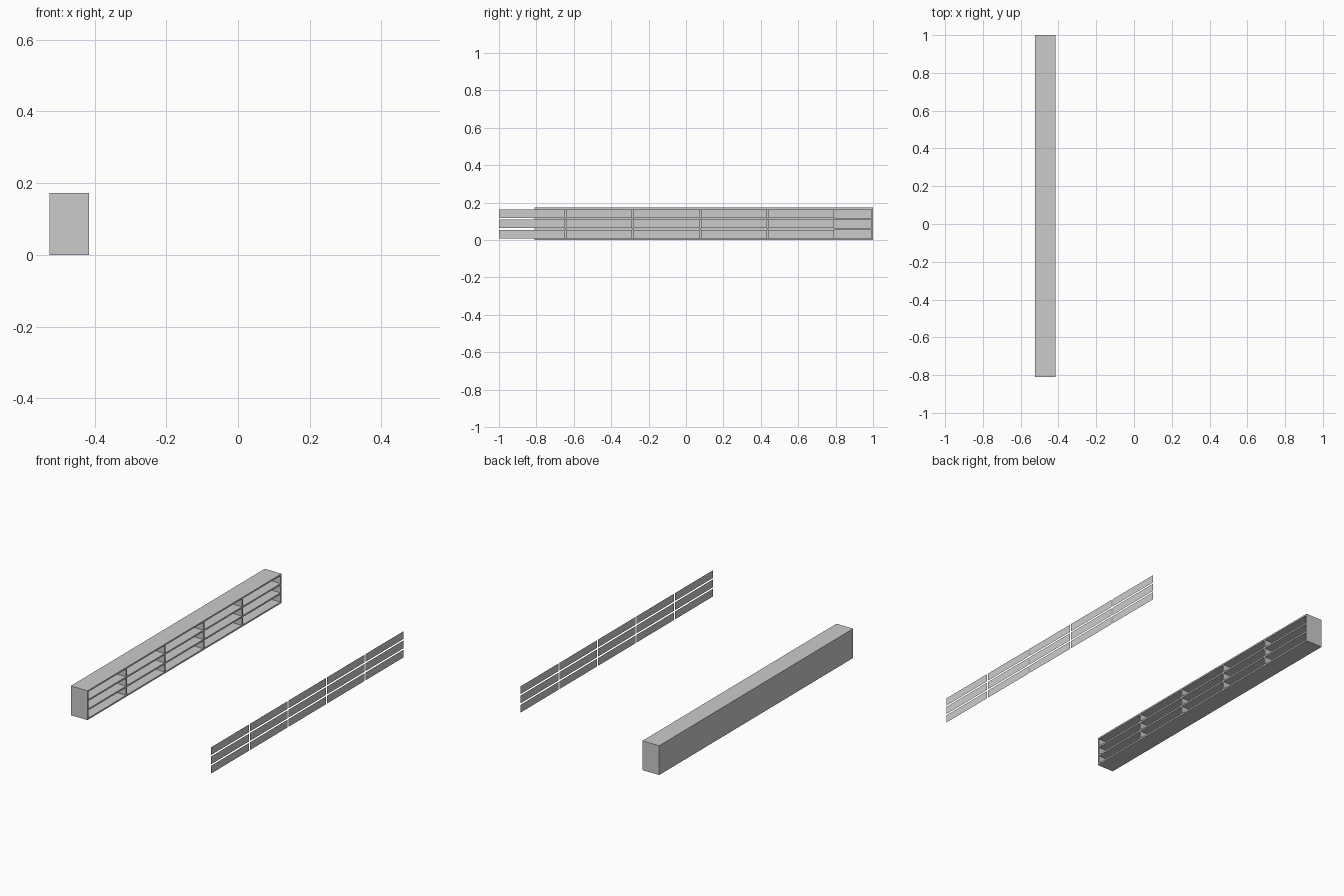
import bpy, bmesh

if "Cube" in bpy.data.objects:
    bpy.data.objects.remove(bpy.data.objects["Cube"])

COLS, ROWS, T = 5, 3, 0.009          # compartments and board thickness
X_BACK, X_FRONT = -0.525, -0.416
Y0, Y1, H = -0.81, 1.0, 0.173
CW = (Y1 - Y0 - (COLS + 1) * T) / COLS   # compartment width
CH = (H - (ROWS + 1) * T) / ROWS         # compartment height


def make_object(name, bm):
    mesh = bpy.data.meshes.new(name)
    bm.to_mesh(mesh)
    bm.free()
    obj = bpy.data.objects.new(name, mesh)
    bpy.context.collection.objects.link(obj)
    return obj


def cell_edges(start, size, count):
    """Alternating board / opening boundaries along one axis."""
    edges = [start]
    for i in range(count):
        a = start + T + i * (size + T)
        edges += [a, a + size]
    return edges + [start + count * (size + T) + T]


# Shelf carcass: solid block whose openings are pushed in from the front
bm = bmesh.new()
ys, zs = cell_edges(Y0, CW, COLS), cell_edges(0, CH, ROWS)
grid = [[bm.verts.new((X_FRONT, y, z)) for z in zs] for y in ys]
openings = []
for i in range(len(ys) - 1):
    for j in range(len(zs) - 1):
        f = bm.faces.new((grid[i][j], grid[i + 1][j], grid[i + 1][j + 1], grid[i][j + 1]))
        if i % 2 and j % 2:
            openings.append(f)
pockets = bmesh.ops.extrude_discrete_faces(bm, faces=openings)["faces"]
for f in pockets:
    bmesh.ops.translate(bm, verts=f.verts, vec=(X_BACK + T - X_FRONT, 0, 0))

# Outer sides and back of the carcass
rim = ([c[0] for c in grid] + grid[-1][1:]
       + [c[-1] for c in reversed(grid[:-1])] + list(reversed(grid[0][1:-1])))
corners = [grid[0][0], grid[-1][0], grid[-1][-1], grid[0][-1]]
back = [bm.verts.new((X_BACK, v.co.y, v.co.z)) for v in corners]
for k in range(4):
    a, b = rim.index(corners[k]), rim.index(corners[(k + 1) % 4])
    edge = rim[a:b + 1] if b > a else rim[a:] + [rim[0]]
    bm.faces.new(list(reversed(edge)) + [back[k], back[(k + 1) % 4]])
bm.faces.new(list(reversed(back)))
bmesh.ops.recalc_face_normals(bm, faces=bm.faces)
make_object("shelf_carcass", bm)

# Thin separate door panels, one per compartment, facing the carcass
DOOR_X, DOOR_Y = 0.525, -1.0
for i in range(COLS):
    for j in range(ROWS):
        y, z = DOOR_Y + i * (CW + T), T + j * (CH + T)
        bm = bmesh.new()
        bm.faces.new([bm.verts.new((DOOR_X, a, b)) for a, b in
                      ((y, z), (y, z + CH), (y + CW, z + CH), (y + CW, z))])
        make_object(f"door_panel_{i + 1}_{j + 1}", bm)
